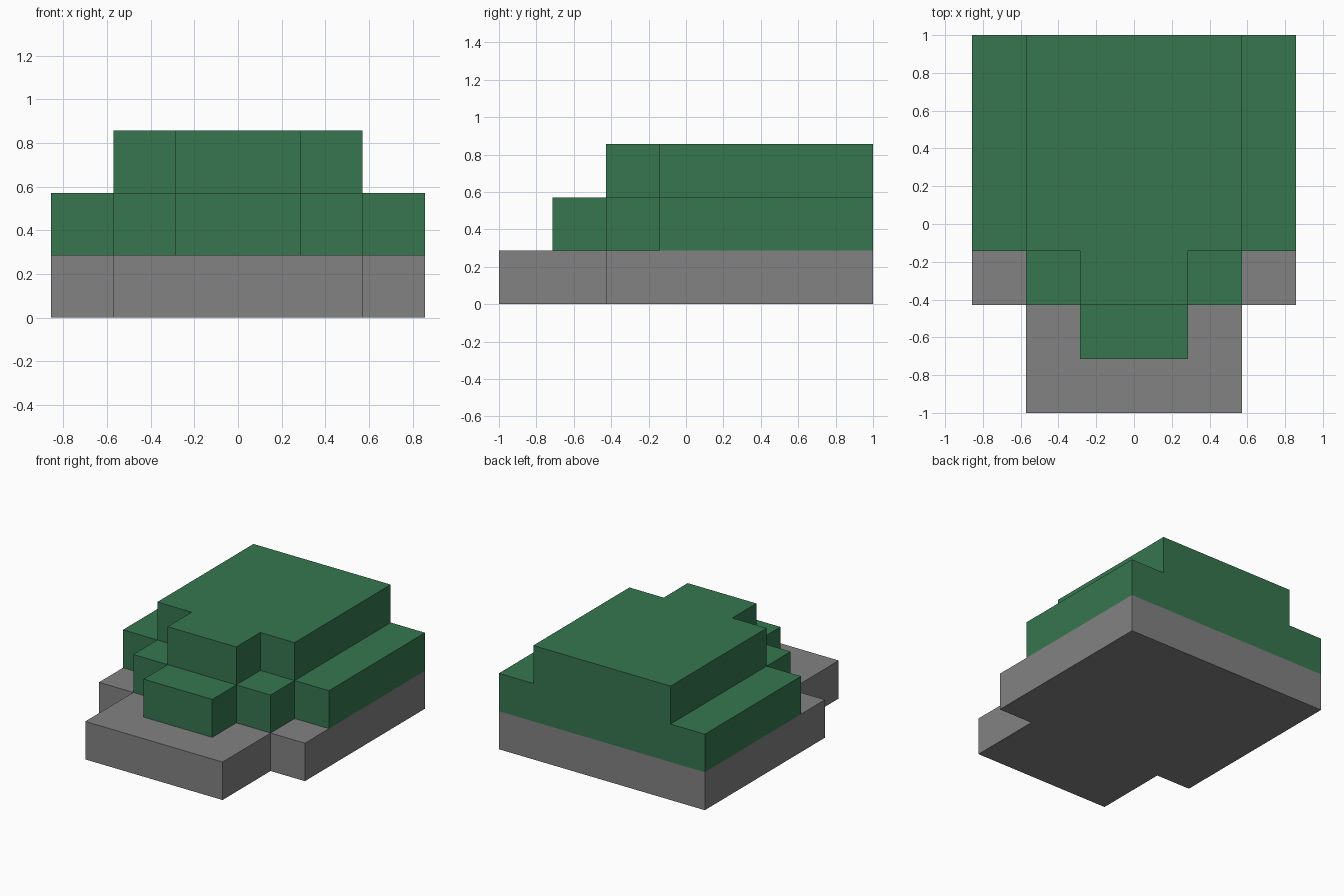
import bpy
import bmesh

cube = bpy.data.objects.get("Cube")
if cube:
    bpy.data.objects.remove(cube, do_unlink=True)

U = 2 / 7        # one block
BACK = 3.5       # back edge, in blocks


def material(name, rgb):
    mat = bpy.data.materials.new(name)
    mat.use_nodes = True
    color = (*rgb, 1)
    mat.diffuse_color = color
    mat.node_tree.nodes["Principled BSDF"].inputs["Base Color"].default_value = color
    return mat


def tier(name, level, steps, mat):
    """One-block-high slab; steps are (half width, front edge), widest first."""
    right, back = [], BACK
    for half, front in steps:
        right += [(half, back), (half, front)]
        back = front
    outline = [(-x, y) for x, y in right] + right[::-1]

    bm = bmesh.new()
    face = bm.faces.new([bm.verts.new((x * U, y * U, level * U)) for x, y in outline])
    top = bmesh.ops.extrude_face_region(bm, geom=[face])["geom"]
    bmesh.ops.translate(bm, vec=(0, 0, U),
                        verts=[v for v in top if isinstance(v, bmesh.types.BMVert)])
    bmesh.ops.recalc_face_normals(bm, faces=bm.faces)
    mesh = bpy.data.meshes.new(name)
    bm.to_mesh(mesh)
    bm.free()
    mesh.materials.append(mat)
    obj = bpy.data.objects.new(name, mesh)
    bpy.context.collection.objects.link(obj)


stone = material("stone grey", (0.223, 0.223, 0.223))
grass = material("grass green", (0.037, 0.181, 0.08))

# Stone base, then two stepped grass layers
tier("stone_base", 0, [(3, -1.5), (2, -3.5)], stone)
tier("lower_grass", 1, [(3, -0.5), (2, -1.5), (1, -2.5)], grass)
tier("upper_grass", 2, [(2, -0.5), (1, -1.5)], grass)
